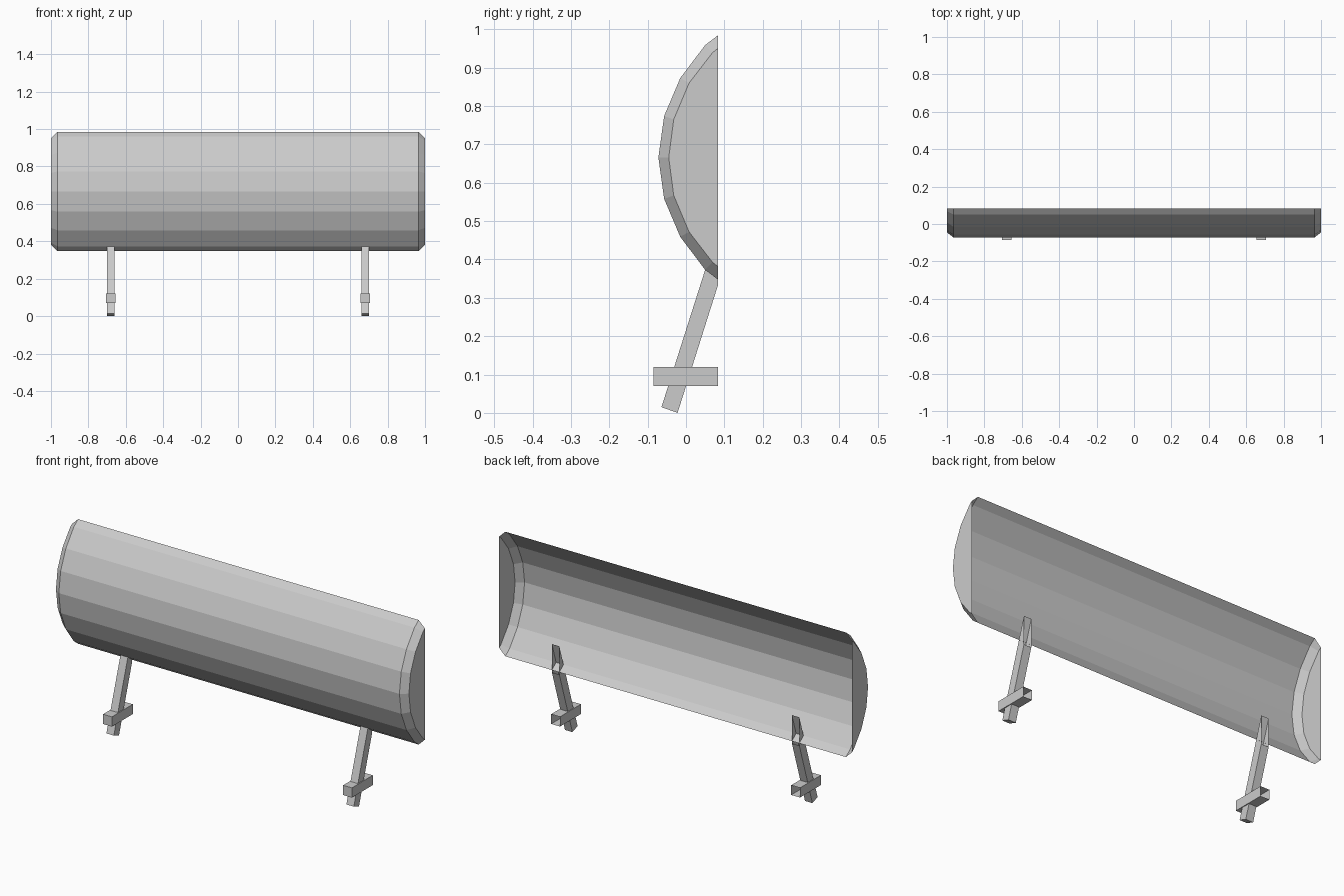
import bpy

if "Cube" in bpy.data.objects:
    bpy.data.objects.remove(bpy.data.objects["Cube"])

grey = bpy.data.materials.new("light grey")
grey.diffuse_color = (0.6, 0.6, 0.6, 1)
grey.use_nodes = True
grey.node_tree.nodes["Principled BSDF"].inputs["Base Color"].default_value = grey.diffuse_color
BACK = 0.084  # cut plane at the open back


def make_object(name, verts, faces):
    mesh = bpy.data.meshes.new(name)
    mesh.from_pydata(verts, [], faces)
    mesh.materials.append(grey)
    obj = bpy.data.objects.new(name, mesh)
    bpy.context.collection.objects.link(obj)
    return obj


# Curved shell: half profiles (y, height above mid) mirrored about the mid height
MID = 0.666


def full_profile(half):
    return ([(y, MID + h) for y, h in half] +
            [(y, MID - h) for y, h in reversed(half[:-1])])


outer = full_profile([(BACK, 0.319), (0.05, 0.293), (-0.015, 0.207), (-0.057, 0.108), (-0.072, 0)])
inner = full_profile([(BACK, 0.285), (0.069, 0.273), (0.008, 0.194), (-0.032, 0.099), (-0.045, 0)])
sections = [(-1.0, inner), (-0.965, outer), (0.965, outer), (1.0, inner)]
n = len(outer)
verts = [(x, y, z) for x, prof in sections for y, z in prof]
faces = [(s * n + i, s * n + i + 1, (s + 1) * n + i + 1, (s + 1) * n + i)
         for s in range(3) for i in range(n - 1)]
# Flat end caps, back left open
faces += [tuple(reversed(range(n))), tuple(range(3 * n, 4 * n))]
make_object("curved_shell", verts, faces)


def open_bar(name, x, half_width, side):
    """Bar with a four-point side outline; the edge from point 2 to 3 is left open."""
    v = [(x + s * half_width, y, z) for s in (-1, 1) for y, z in side]
    f = [(3, 2, 1, 0), (4, 5, 6, 7), (0, 1, 5, 4), (1, 2, 6, 5), (3, 0, 4, 7)]
    make_object(name, v, f)


# Slanted legs and short cross feet, both open where they meet the back plane
for label, x in (("left", -0.68), ("right", 0.68)):
    open_bar(label + "_leg", x, 0.021, [(-0.064, 0.015), (-0.022, 0.0), (BACK, 0.335), (BACK, 0.48)])
    open_bar(label + "_cross_foot", x, 0.025, [(-0.085, 0.12), (-0.085, 0.07), (BACK, 0.07), (BACK, 0.12)])

# Orient every surface outward
for obj in bpy.context.collection.objects:
    if obj.name.endswith(("leg", "foot")):
        obj.data.flip_normals()
